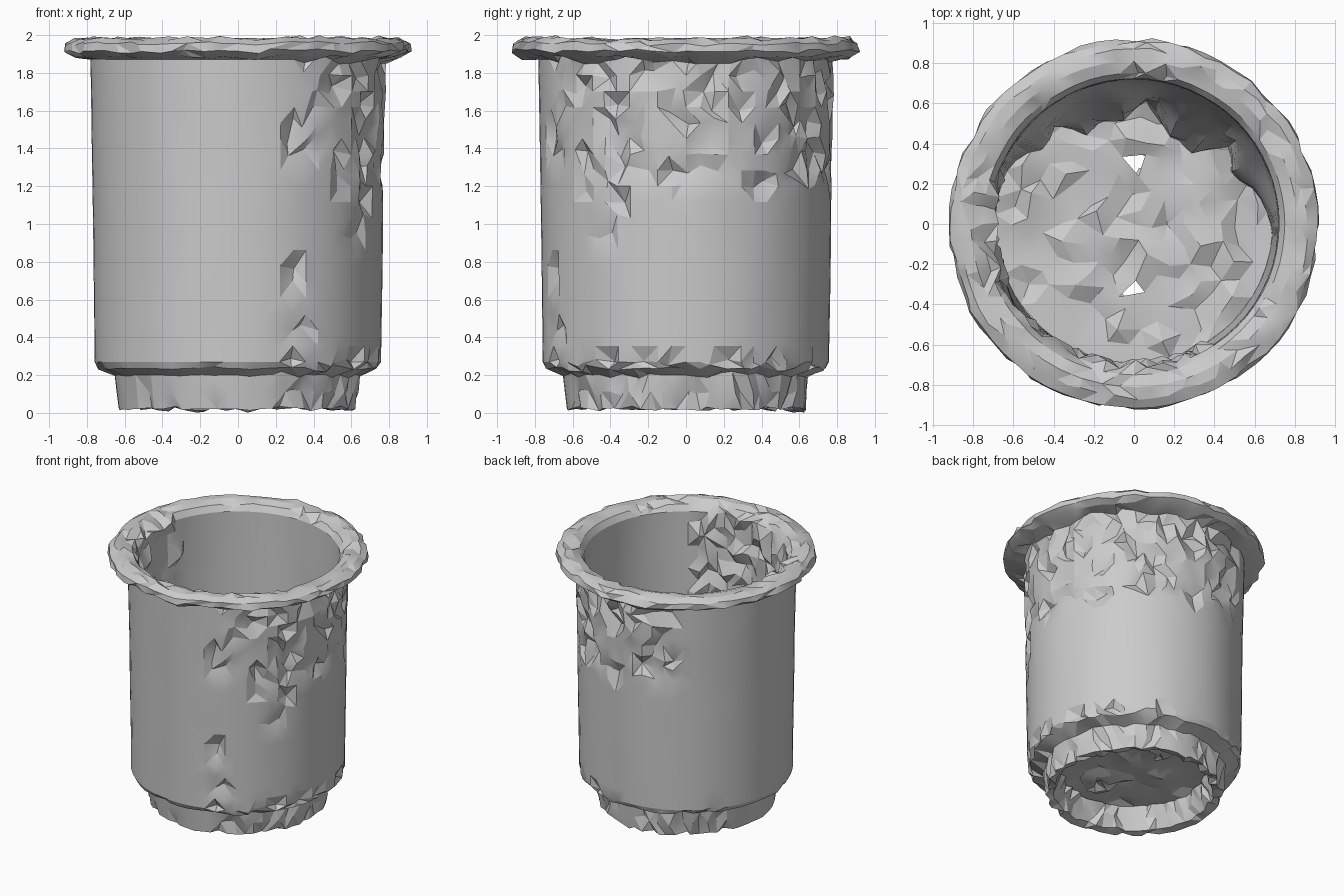
import bpy, bmesh, math, random
from mathutils import Vector, noise, geometry

cube = bpy.data.objects.get("Cube")
if cube:
    bpy.data.objects.remove(cube, do_unlink=True)

rng = random.Random(7)
SEGS = 64

stone = bpy.data.materials.new("grey_clay")
stone.use_nodes = True
stone.diffuse_color = (0.6, 0.6, 0.6, 1)
stone.node_tree.nodes["Principled BSDF"].inputs["Base Color"].default_value = stone.diffuse_color


def finish(bm, name):
    """Turn a bmesh into a shaded object."""
    mesh = bpy.data.meshes.new(name)
    bm.to_mesh(mesh)
    bm.free()
    mesh.materials.append(stone)
    obj = bpy.data.objects.new(name, mesh)
    bpy.context.collection.objects.link(obj)
    bpy.ops.object.select_all(action="DESELECT")
    obj.select_set(True)
    bpy.context.view_layer.objects.active = obj
    bpy.ops.object.shade_smooth_by_angle(angle=math.radians(20))
    return obj


def dense(points, step):
    """Split a profile into steps of about equal length."""
    out = []
    for a, b in zip(points, points[1:]):
        a, b = Vector(a), Vector(b)
        n = max(1, round((b - a).length / step))
        out += [a.lerp(b, i / n) for i in range(n)]
    return out + [Vector(points[-1])]


def window(deg, centre, half):
    """One at the centre angle, zero past half a width away."""
    d = abs((deg - centre + 180) % 360 - 180)
    return max(0.0, 1 - d / half)


# Isolated chips on the outer wall: angle in degrees, height
SPOTS = [(-67, 0.73), (-66, 0.42), (-36, 0.92), (-28, 1.06), (-67, 1.5), (-64, 1.4)]


def chip_chance(zone, deg, r, z):
    """How likely a surface point is to be chipped."""
    wobble = 0.1 * noise.noise(Vector((deg / 12, 0, 3)))
    if zone == "rim":
        return 0.5
    if zone == "lip":
        return 0.5
    if zone == "foot":
        return 0.6 if window(deg, 40, 110) or r < 0.59 else 0.12
    if zone == "inside":
        return 0.5 if window(deg, 230, 70) and z > 1.25 + wobble else 0.0
    for a, h in SPOTS:
        if math.hypot(math.radians(deg - a) * r, z - h) < 0.06:
            return 1.0
    edge = 1.2 + wobble + (0.12 if deg < -45 else 0)
    if window(deg, 30, 93) and z > edge:
        return 0.55
    return 0.35 if z < 0.34 and window(deg, 40, 110) else 0.0


# Profile zones, from the recess under the foot up and back down inside
ZONES = [
    ("foot", [(0.52, 0.2), (0.575, 0.03), (0.63, 0.02), (0.65, 0.2), (0.74, 0.235)]),
    ("wall", [(0.758, 0.27), (0.77, 1.2), (0.782, 1.87)]),
    ("rim", [(0.87, 1.885), (0.922, 1.915), (0.915, 1.955), (0.87, 1.98)]),
    ("lip", [(0.81, 1.985), (0.75, 1.965)]),
    ("inside", [(0.722, 1.92), (0.715, 0.95), (0.69, 0.28)]),
]
DEPTH = {"foot": 0.03, "wall": 0.055, "rim": 0.022, "lip": 0.03, "inside": 0.05}


def pot_shell():
    bm = bmesh.new()
    rings = []
    for zone, points in ZONES:
        for p in dense(points, 0.085):
            ring = []
            for j in range(SEGS):
                r, z = p
                t = 2 * math.pi * j / SEGS
                deg = (math.degrees(t) + 180) % 360 - 180
                lump = noise.noise(Vector((math.cos(t) * 4, math.sin(t) * 4, z * 2)))
                r += lump * (0.012 if zone in ("rim", "foot") else 0.003)
                if zone == "rim" or z < 0.26:
                    z += 0.012 * noise.noise(Vector((math.cos(t) * 5, math.sin(t) * 5, 9)))
                # Inward bulge low on the inner wall
                if zone == "inside":
                    fade = min(1, max(0, (1.0 - z) / 0.6))
                    r -= 0.16 * fade * min(1, 2 * window(deg, 78, 82)) * (1 + lump)
                if rng.random() < chip_chance(zone, deg, p.x, p.y):
                    d = DEPTH[zone]
                    if zone == "wall":
                        r -= rng.uniform(-0.1, 1) * d
                        z += rng.uniform(-0.03, 0.03)
                    elif zone == "inside":
                        r -= rng.uniform(-0.2, 1) * d
                        z += rng.uniform(-0.03, 0.03)
                    elif zone == "lip":
                        z += rng.uniform(-d, d * 0.5)
                    else:
                        r += rng.uniform(-d, d * 0.3)
                        z += rng.uniform(-d, d) * 0.6
                    t += rng.uniform(-0.035, 0.035)
                z = min(2.0, max(0.0, z))
                ring.append(bm.verts.new((r * math.cos(t), r * math.sin(t), z)))
            rings.append(ring)
    # Triangles with random diagonals
    for a, b in zip(rings, rings[1:]):
        for j in range(SEGS):
            k = (j + 1) % SEGS
            q = [a[j], a[k], b[k], b[j]]
            if rng.random() < 0.5:
                q = q[1:] + q[:1]
            bm.faces.new(q[:3])
            bm.faces.new((q[0], q[2], q[3]))
    return finish(bm, "pot_shell")


def rough_disc(name, radius, height, bump, up, hole_size):
    """Uneven disc with two small drain holes."""
    pts = [Vector((0, 0))]
    count = round(radius / 0.09)
    for i in range(1, count + 1):
        r = radius * i / count
        n = round(2 * math.pi * r / 0.1)
        for j in range(n):
            t = 2 * math.pi * (j + rng.uniform(-0.25, 0.25)) / n
            s = r if i == count else r + rng.uniform(-0.025, 0.025)
            pts.append(Vector((s * math.cos(t), s * math.sin(t))))
    verts, _, tris = geometry.delaunay_2d_cdt(pts, [], [], 0, 1e-5)[:3]
    bm = bmesh.new()
    vs = []
    for p in verts:
        z = height + 0.4 * bump * noise.noise(Vector((p.x * 4, p.y * 4, 1)))
        if rng.random() < 0.5 and p.length < radius * 0.95:
            z += rng.uniform(-bump, bump)
        vs.append(bm.verts.new((p.x, p.y, z)))
    for tri in tris:
        f = bm.faces.new([vs[i] for i in tri])
        f.normal_update()
        if (f.normal.z > 0) != up:
            f.normal_flip()
    for hole in (Vector((0, 0.3)), Vector((0.01, -0.33))):
        dist = {f: (f.calc_center_median().xy - hole).length for f in bm.faces}
        near = min(dist, key=dist.get)
        gone = [f for f in bm.faces if f == near or dist[f] < hole_size]
        bmesh.ops.delete(bm, geom=gone, context="FACES")
    return finish(bm, name)


pot_shell()
rough_disc("inner_floor", 0.69, 0.32, 0.045, True, 0)
rough_disc("foot_underside", 0.53, 0.2, 0.03, False, 0.09)
